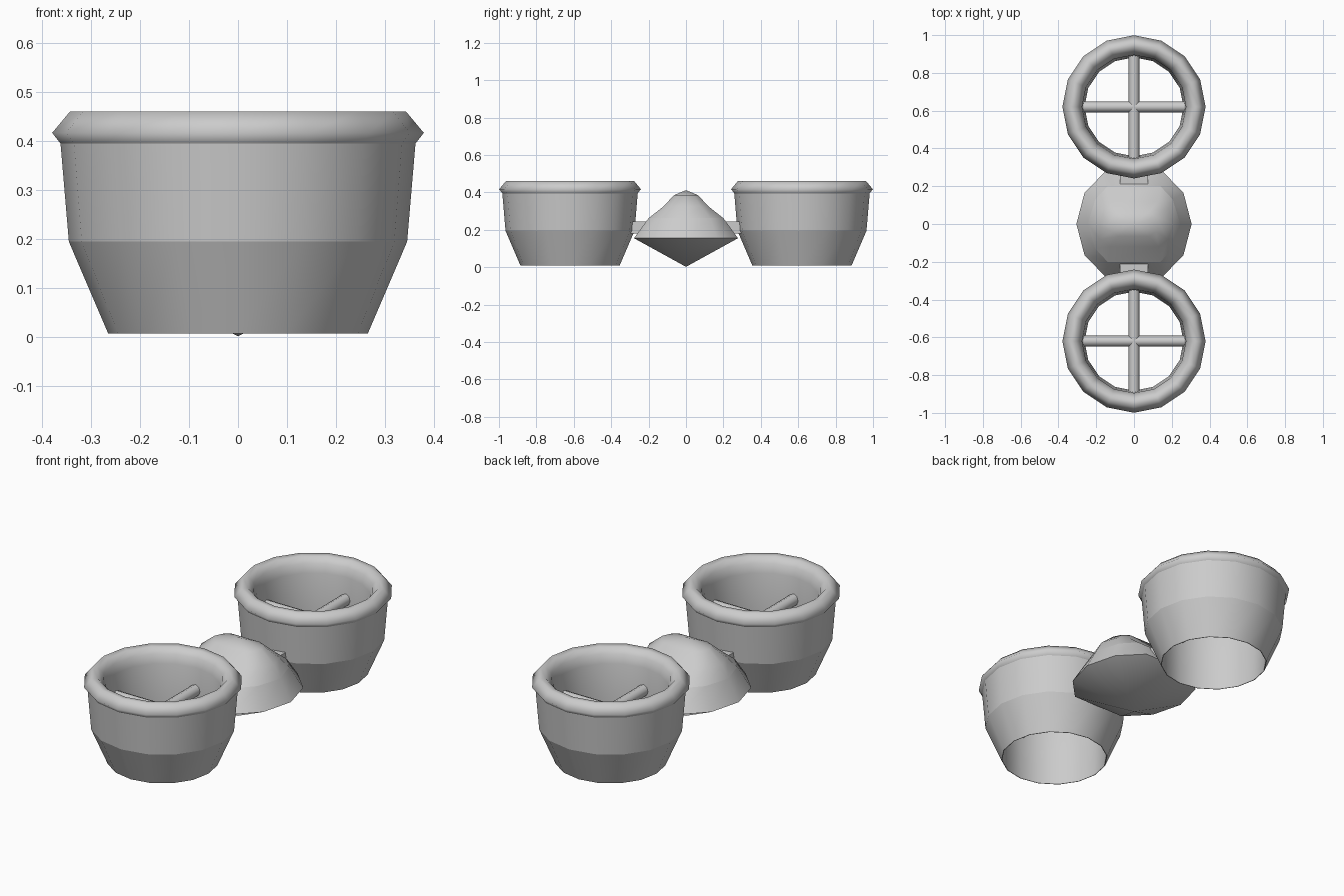
import bpy, bmesh
from math import sin, cos, pi
from mathutils import Matrix

cube = bpy.data.objects.get("Cube")
if cube:
    bpy.data.objects.remove(cube)

grey = bpy.data.materials.new("plain grey")
grey.use_nodes = True
grey.diffuse_color = (0.6, 0.6, 0.6, 1)
grey.node_tree.nodes["Principled BSDF"].inputs["Base Color"].default_value = grey.diffuse_color


def finish(name, bm, y=0):
    bmesh.ops.recalc_face_normals(bm, faces=bm.faces)
    mesh = bpy.data.meshes.new(name)
    bm.to_mesh(mesh)
    bm.free()
    mesh.materials.append(grey)
    ob = bpy.data.objects.new(name, mesh)
    ob.location.y = y
    bpy.context.collection.objects.link(ob)
    return ob


def loft(name, rings, sharp=(), closed=False, y=0):
    """Skin equal rings of points; a ring of one point makes a tip."""
    bm = bmesh.new()
    loops = [[bm.verts.new(p) for p in ring] for ring in rings]
    pairs = list(zip(loops, loops[1:]))
    if closed:
        pairs.append((loops[-1], loops[0]))
    for a, b in pairs:
        n = max(len(a), len(b))
        for i in range(n):
            j = (i + 1) % n
            corners = [a[i % len(a)], a[j % len(a)], b[j % len(b)], b[i % len(b)]]
            bm.faces.new(list(dict.fromkeys(corners))).smooth = True
    for k in sharp:
        n = len(loops[k])
        for i in range(n):
            bm.edges.get((loops[k][i], loops[k][(i + 1) % n])).smooth = False
    return finish(name, bm, y)


def circle(r, z, sides=16):
    return [(r * cos(2 * pi * i / sides), r * sin(2 * pi * i / sides), z) for i in range(sides)]


def bar(name, length, along_x, y):
    bm = bmesh.new()
    turn = Matrix.Rotation(pi / 2, 4, "Y" if along_x else "X")
    bmesh.ops.create_cone(bm, cap_ends=True, segments=8, radius1=0.029, radius2=0.029,
                          depth=length, matrix=Matrix.Translation((0, 0, 0.27)) @ turn)
    for f in bm.faces:
        f.smooth = len(f.verts) == 4
    return finish(name, bm, y)


# Open ducts: tapered outside, rolled lip and a nearly straight bore
duct = [(0.265, 0.008), (0.345, 0.195), (0.362, 0.395), (0.379, 0.417), (0.343, 0.46),
        (0.312, 0.457), (0.288, 0.43), (0.275, 0.385), (0.268, 0.195), (0.262, 0.008)]
# Cross bars inside the ducts and flat stubs joining them to the hub
for side, end in ((-1, "front"), (1, "back")):
    y = side * 0.62
    loft(end + "_duct", [circle(*p) for p in duct], (0, 1, 2, 9), True, y)
    bar(end + "_cross_bar", 0.55, True, y)
    bar(end + "_long_bar", 0.55, False, y)
    stub = bmesh.new()
    bmesh.ops.create_cube(stub, size=1, matrix=Matrix.Diagonal((0.15, 0.1, 0.065, 1)))
    ob = finish(end + "_stub", stub, side * 0.26)
    ob.location.z = 0.212


# Ten-sided hub: pointed underside, sloped belt and a dome stretched sideways
def hub_ring(a, b, c, z):
    quarter = [(a, 0), b, c]
    half = quarter + [(-x, y) for x, y in (c, b)]
    return [(x, y, z) for x, y in half] + [(-x, -y, z) for x, y in half]


loft("hub", [
    [(0, 0, 0.002)],
    hub_ring(0.305, (0.262, 0.165), (0.152, 0.278), 0.155),
    hub_ring(0.245, (0.205, 0.13), (0.14, 0.2), 0.262),
    hub_ring(0.21, (0.18, 0.08), (0.13, 0.12), 0.325),
    hub_ring(0.135, (0.115, 0.04), (0.08, 0.065), 0.385),
    [(0, 0, 0.412)],
], sharp=(1, 2))
